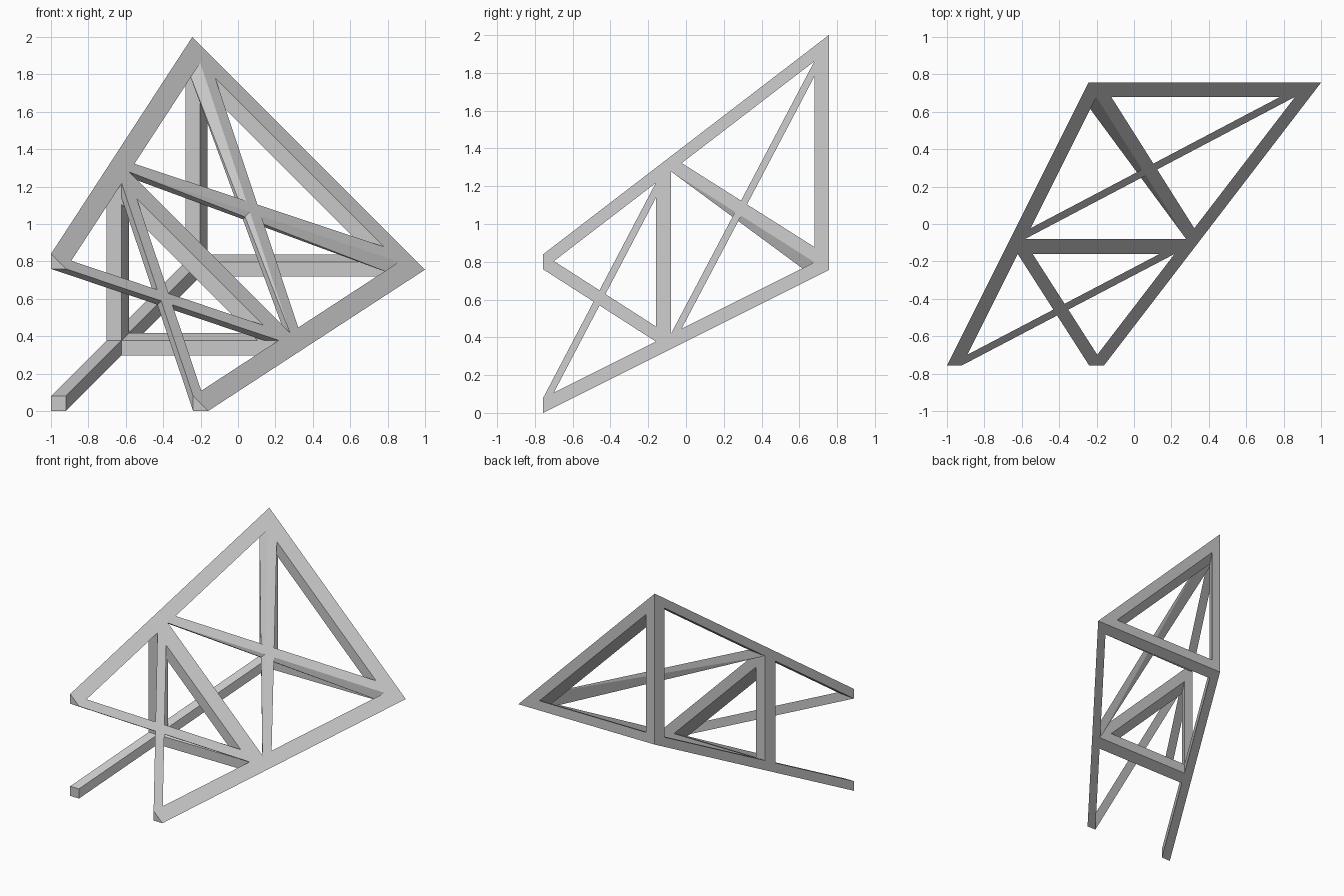
import bpy, bmesh
from mathutils import Vector

cube = bpy.data.objects.get("Cube")
if cube:
    bpy.data.objects.remove(cube, do_unlink=True)

END = 0.756          # half length of the truss
T = 0.08             # bar thickness
BAYS = [(-END, -0.16), (-0.08, 0.68)]
FRAMES = [(-0.16, -0.08), (0.68, END)]

grey = bpy.data.materials.new("steel_grey")
grey.use_nodes = True
grey.diffuse_color = (0.58, 0.58, 0.58, 1)
grey.node_tree.nodes["Principled BSDF"].inputs["Base Color"].default_value = grey.diffuse_color


def leg(y):
    """Leg length of the right-angled cross-section, growing to the back."""
    return 0.84 + 0.404 * (y + END) / (2 * END)


def place(u, y, w):
    """Sheared truss space: the right-angle corner climbs and drifts with y."""
    s = 0.5 * (y + END)
    return Vector((-1 + s + u, y, s + w))


def loft(name, start, end, y0, y1, swap=False):
    """Bar between two cross-sections; swap mirrors it across the corner."""
    bm = bmesh.new()
    rings = []
    for section, y in ((start, y0), (end, y1)):
        pts = section(leg(y))
        rings.append([bm.verts.new(place(w, y, u) if swap else place(u, y, w))
                      for u, w in pts])
    a, b = rings
    bm.faces.new(a)
    bm.faces.new(b[::-1])
    for i in range(len(a)):
        j = (i + 1) % len(a)
        bm.faces.new((a[i], b[i], b[j], a[j]))
    bmesh.ops.triangulate(bm, faces=bm.faces)
    bmesh.ops.recalc_face_normals(bm, faces=bm.faces)
    mesh = bpy.data.meshes.new(name)
    bm.to_mesh(mesh)
    bm.free()
    mesh.materials.append(grey)
    bpy.context.collection.objects.link(bpy.data.objects.new(name, mesh))


# Cross-sections, as (across, up) points for a given leg length
corner = lambda L: [(0, 0), (T, 0), (T, T), (0, T)]
tip = lambda L: [(0, L), (0, L - T), (T, L - T)]
post = lambda L: [(0, 0), (T, 0), (T, L - T), (0, L)]
slope = lambda L: [(0, L), (L, 0), (L - T * 2 ** 0.5, 0), (0, L - T * 2 ** 0.5)]
brace_end = lambda L: [(L - 2 * T, 2 * T), (L - 2 * T, T), (L - T, T)]
deep_end = lambda L: [(L - 2 * T, 2 * T), (L - T, 0), (L - T, T)]

# Three chords running the full length
loft("corner_chord", corner, corner, -END, END)
loft("upper_chord", tip, tip, -END, END)
loft("side_chord", tip, tip, -END, END, swap=True)

# Triangular cross frames
for label, (y0, y1) in zip(("middle", "back"), FRAMES):
    loft(label + "_post", post, post, y0, y1)
    loft(label + "_crossbar", post, post, y0, y1, swap=True)
    loft(label + "_sloping_bar", slope, slope, y0, y1)

# Crossed triangular braces in the sloping face
for label, (y0, y1), end in zip(("front", "back"), BAYS, (brace_end, deep_end)):
    loft(label + "_brace_down", tip, end, y0, y1)
    loft(label + "_brace_up", tip, end, y0, y1, swap=True)
